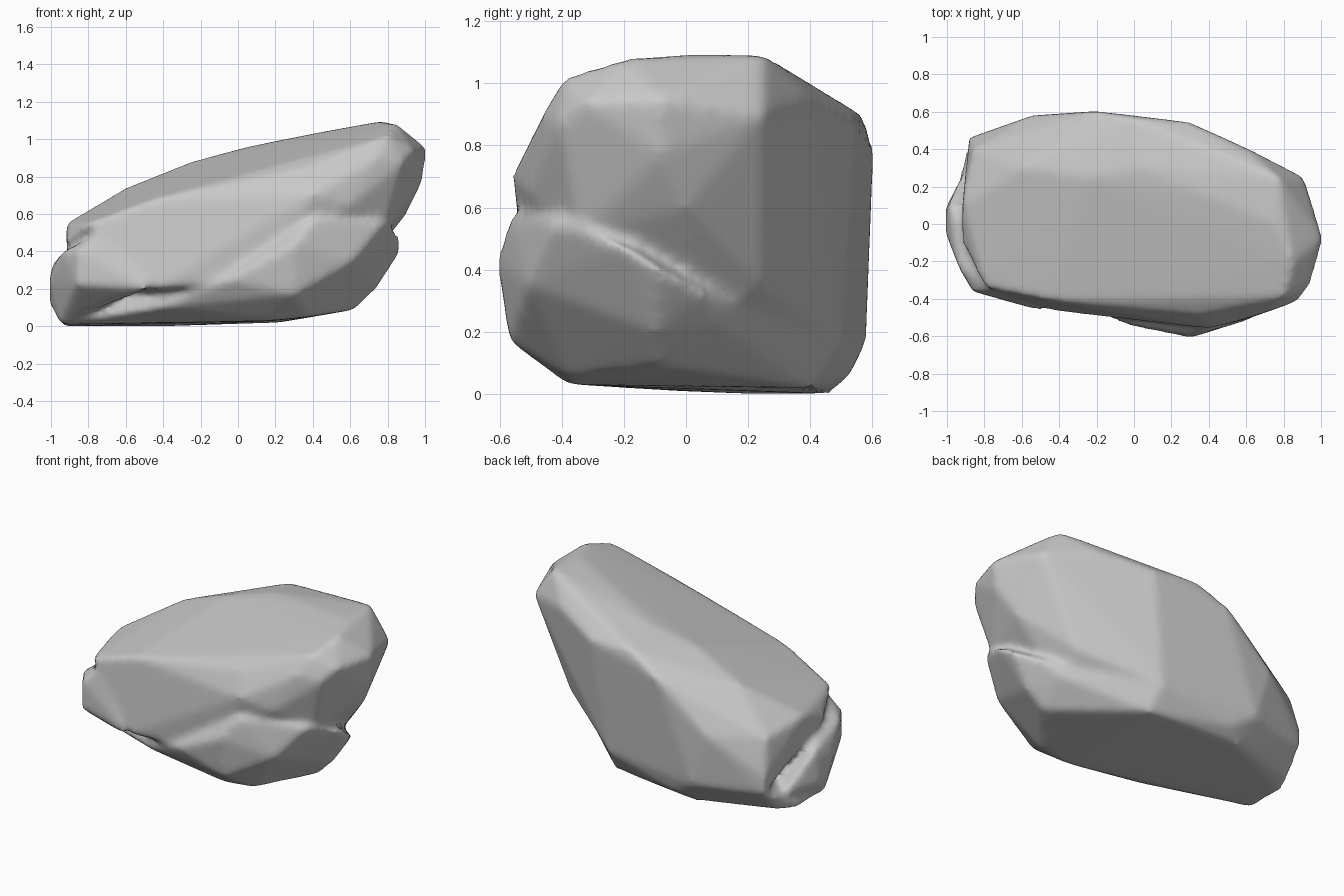
import bpy
import bmesh

default = bpy.data.objects.get("Cube")
if default:
    bpy.data.objects.remove(default, do_unlink=True)

# Single grey stone colour
stone = bpy.data.materials.new("grey stone")
stone.use_nodes = True
stone.diffuse_color = (.58, .58, .58, 1)
stone.node_tree.nodes["Principled BSDF"].inputs["Base Color"].default_value = (.58, .58, .58, 1)


def add_hull(mesh, corners):
    """Add a chunk of stone stretched over its corner points."""
    verts = [mesh.verts.new(point) for point in corners]
    result = bmesh.ops.convex_hull(mesh, input=verts)
    loose = [v for v in result["geom_interior"] if isinstance(v, bmesh.types.BMVert)]
    bmesh.ops.delete(mesh, geom=loose, context="VERTS")


def apply_modifier(rock, kind, **settings):
    """Add a modifier with the given settings and apply it."""
    modifier = rock.modifiers.new(kind.title(), kind)
    for name, value in settings.items():
        setattr(modifier, name, value)
    bpy.ops.object.modifier_apply(modifier=modifier.name)


# Upper slab: sloping top, overhanging raised end, steep flanks
slab_top = [(-.92, .1, .55), (-.86, .4, .5), (-.6, .3, .74), (-.25, .25, .88),
            (.05, .3, .96), (.4, .15, 1.03), (.77, .25, 1.095), (.76, 0, 1.095),
            (.85, -.2, 1.08), (.8, -.39, 1.02)]
slab_rim = [(-.8, -.34, .55), (-.45, -.41, .68), (0, -.45, .77), (.35, -.48, .84)]
slab_end = [(.91, .25, .9), (1.01, -.08, .95), (.94, -.33, .94), (.88, -.41, .87), (.74, -.46, .9),
            (.985, -.08, .77), (.9, 0, .6), (.78, -.35, .5), (.65, .25, .35)]
slab_back = [(-.55, .58, .5), (-.2, .605, .8), (-.02, .57, .9), (.3, .545, .88), (.6, .41, .95),
             (-.88, .46, .28), (-.88, .46, .17), (-.45, .58, .16), (.2, .5, .17)]
slab_front = [(.4, -.56, .7), (.6, -.51, .65), (0, -.48, .55), (-.65, -.33, .32),
              (-.92, -.1, .46), (-.45, -.46, .2), (.1, -.5, .25), (.55, .05, .15)]

# Lower lobe: near-flat base and a front shelf that juts out under the overhang
lobe_base = [(-.95, -.05, .01), (-.95, .2, 0), (-.88, .32, .02), (-.4, .46, 0), (.22, .4, .02),
             (-.3, .53, .06), (.63, -.08, .09), (.38, -.38, .05), (.17, -.38, .03), (-.4, -.37, .1)]
lobe_shelf = [(.87, -.08, .4), (.875, -.2, .48), (.79, -.42, .56), (.4, -.57, .57), (.3, -.61, .43),
              (.62, -.51, .35), (.3, -.57, .17), (-.05, -.54, .25), (.74, -.1, .2),
              (.78, .05, .33), (.66, .12, .22), (-.45, .58, .16), (.2, .5, .17), (-.88, .46, .17)]

# Step: knob wrapping the low narrow end
step = [(-.48, -.47, .2), (-.86, -.36, .22), (-1.01, .08, .12), (-1.01, -.05, .25),
        (-.99, .1, .34), (-.94, -.23, .4), (-.86, -.36, .4), (-.72, -.36, .51),
        (-.95, -.05, .01), (-.9, .3, .1), (-.6, 0, .3)]

mesh = bmesh.new()
add_hull(mesh, slab_top + slab_rim + slab_end + slab_back + slab_front)
add_hull(mesh, lobe_base + lobe_shelf)
add_hull(mesh, step)
bmesh.ops.recalc_face_normals(mesh, faces=mesh.faces)
data = bpy.data.meshes.new("rock")
mesh.to_mesh(data)
mesh.free()

rock = bpy.data.objects.new("rock", data)
bpy.context.collection.objects.link(rock)
bpy.context.view_layer.objects.active = rock
rock.select_set(True)

# Fuse the chunks and wear down the edges
apply_modifier(rock, "REMESH", mode="VOXEL", voxel_size=.02)
apply_modifier(rock, "SMOOTH", factor=.5, iterations=10)

rock.data.materials.clear()
rock.data.materials.append(stone)
bpy.ops.object.shade_smooth()
